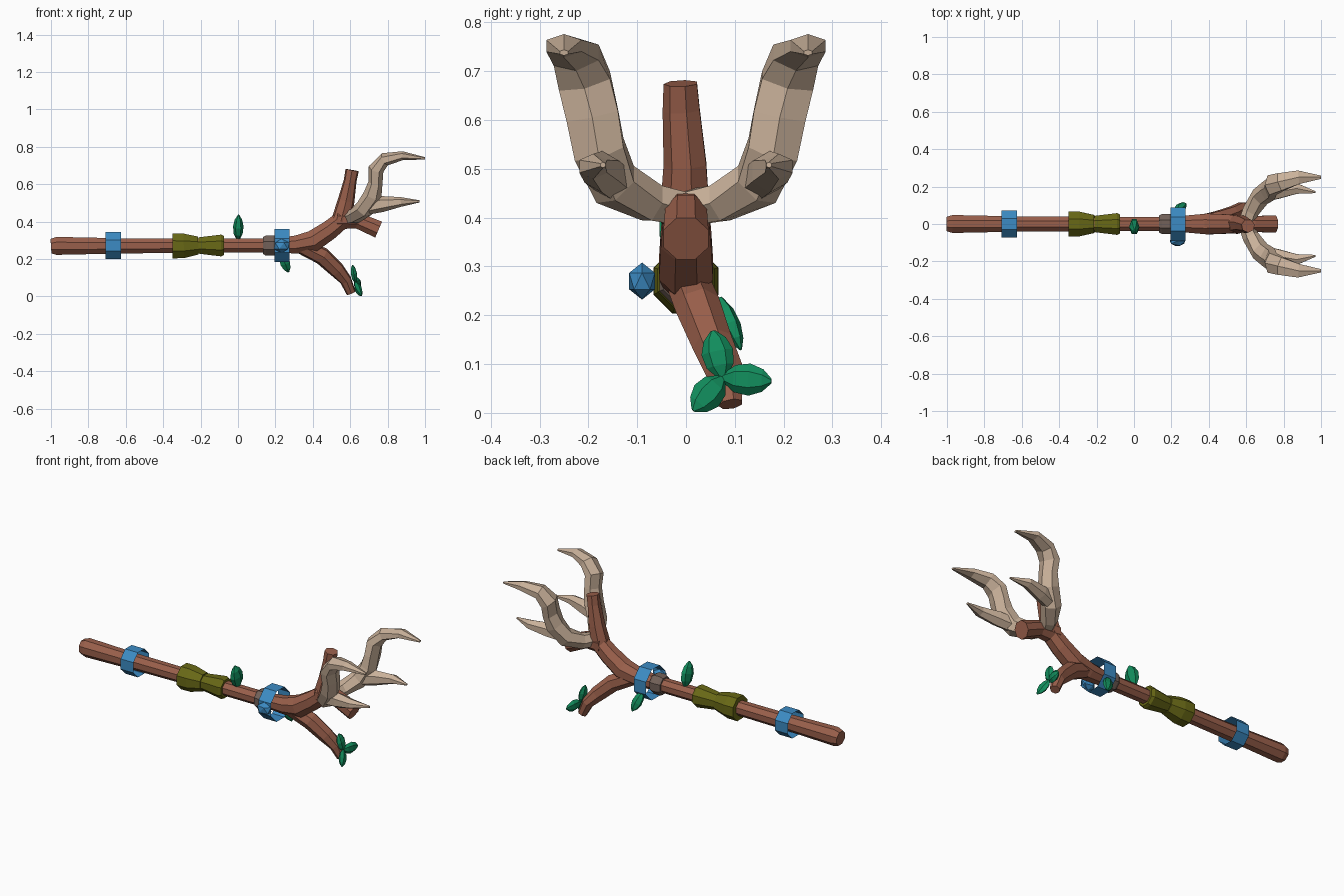
import bpy, bmesh, math
from mathutils import Vector

if "Cube" in bpy.data.objects:
    bpy.data.objects.remove(bpy.data.objects["Cube"])


def material(name, rgb):
    m = bpy.data.materials.new(name)
    m.diffuse_color = (*rgb, 1)
    m.use_nodes = True
    m.node_tree.nodes["Principled BSDF"].inputs["Base Color"].default_value = m.diffuse_color
    return m


WOOD = material("brown wood", (0.32, 0.115, 0.07))
BLUE = material("blue", (0.045, 0.26, 0.55))
OLIVE = material("olive wrap", (0.14, 0.14, 0.008))
GREEN = material("leaf green", (0.006, 0.27, 0.11))
HORN = material("pale horn", (0.60, 0.45, 0.33))
GREY = material("grey brown", (0.17, 0.12, 0.10))


def finish(name, bm, mat):
    me = bpy.data.meshes.new(name)
    bm.to_mesh(me)
    bm.free()
    me.materials.append(mat)
    ob = bpy.data.objects.new(name, me)
    bpy.context.collection.objects.link(ob)
    return ob


def tube(name, path, mat, sides=8, ref=(0, 1, 0), caps=True):
    """Flat-faced tube through (x, y, z, radius along ref[, other radius])."""
    bm = bmesh.new()
    pts = [Vector(p[:3]) for p in path]
    rings = []
    for i, p in enumerate(path):
        t = (pts[min(i + 1, len(pts) - 1)] - pts[max(i - 1, 0)]).normalized()
        r = Vector(ref)
        u = (r - t * r.dot(t)).normalized()
        v = t.cross(u)
        ru, rv = p[3], p[-1]
        ring = []
        for k in range(sides):
            a = 2 * math.pi * (k + 0.5) / sides
            ring.append(bm.verts.new(pts[i] + u * ru * math.cos(a) + v * rv * math.sin(a)))
        rings.append(ring)
    for a, b in zip(rings, rings[1:]):
        for k in range(sides):
            n = (k + 1) % sides
            bm.faces.new((a[k], a[n], b[n], b[k]))
    if caps:
        bm.faces.new(rings[0][::-1])
        bm.faces.new(rings[-1])
    return finish(name, bm, mat)


def leaf(name, base, tip, wide, thick, ref):
    b, t = Vector(base), Vector(tip)
    prof = [(0, .25), (.25, .85), (.55, 1), (.82, .7), (1, .15)]
    path = [(*b.lerp(t, f), wide * s, thick * s) for f, s in prof]
    tube(name, path, GREEN, 6, ref)


# Shaft and forked branches
tube("shaft", [(-1, 0, .268, .042), (-.97, 0, .27, .052), (-.62, 0, .27, .044),
               (-.2, 0, .272, .041), (.2, 0, .272, .041), (.31, 0, .277, .052),
               (.4, 0, .295, .06, .062), (.49, 0, .355, .056), (.57, 0, .42, .05)], WOOD)
tube("lower_branch", [(.33, 0, .275, .045), (.45, .025, .215, .048), (.53, .055, .14, .043),
                      (.577, .08, .085, .04, .033), (.605, .092, .018, .026)], WOOD, 7)
tube("upper_branch", [(.55, 0, .40, .054), (.578, 0, .51, .046), (.6, -.008, .62, .04, .035),
                      (.61, -.01, .675, .036, .037)], WOOD, 7)
tube("short_branch", [(.53, 0, .41, .055), (.64, 0, .405, .046),
                      (.752, 0, .357, .05)], WOOD, 8)

# Wraps, collar and open bands
tube("wrap_left", [(-.35, 0, .27, .072), (-.29, 0, .27, .071), (-.212, 0, .272, .052)], OLIVE)
tube("wrap_right", [(-.212, 0, .272, .047), (-.09, 0, .272, .063), (-.075, 0, .272, .055)], OLIVE)
tube("collar", [(.135, 0, .272, .05), (.15, 0, .272, .059),
                (.19, 0, .272, .059), (.205, 0, .272, .05)], GREY)
tube("band_left", [(-.708, 0, .272, .078), (-.625, 0, .272, .078)], BLUE, caps=False)
tube("band_right", [(.195, 0, .272, .096), (.275, 0, .272, .096)], BLUE, caps=False)

# Gem on the front of the right band
bm = bmesh.new()
bmesh.ops.create_icosphere(bm, subdivisions=1, radius=1)
for v in bm.verts:
    v.co = Vector((.233, -.09, .27)) + Vector((v.co.x * .047, v.co.y * .031, v.co.z * .038))
finish("gem", bm, BLUE)

# Mirrored antlers, each a main beam and a lower tine
for s, side in ((1, "back"), (-1, "front")):
    beam = [(.595, 0, .42, .04), (.625, .07, .43, .046, .042), (.675, .145, .468, .055, .05),
            (.72, .178, .54, .06, .05), (.735, .192, .61, .062, .038),
            (.738, .208, .68, .062, .042), (.785, .225, .733, .055, .036),
            (.88, .25, .752, .042, .024), (1.0, .25, .738, .01, .006)]
    tine = [(.68, .15, .475, .04), (.77, .172, .494, .042, .043),
            (.87, .19, .505, .033, .026), (.97, .17, .508, .006)]
    for part, path in (("beam", beam), ("tine", tine)):
        tube(f"antler_{part}_{side}", [(p[0], p[1] * s, *p[2:]) for p in path],
             HORN, 6, (0, s, 0))

# Leaves
leaf("leaf_top", (0, .005, .30), (.003, -.035, .435), .045, .028, (0, 1, 0))
leaf("leaf_behind", (.23, .07, .235), (.27, .112, .13), .03, .02, (1, 0, .3))
hub = (.628, .075, .072)
for i, tip in enumerate(((.612, .055, .168), (.65, .175, .065), (.66, .015, .005))):
    leaf(f"leaf_tip_{i}", hub, tip, .018, .033, (1, 0, 0))
